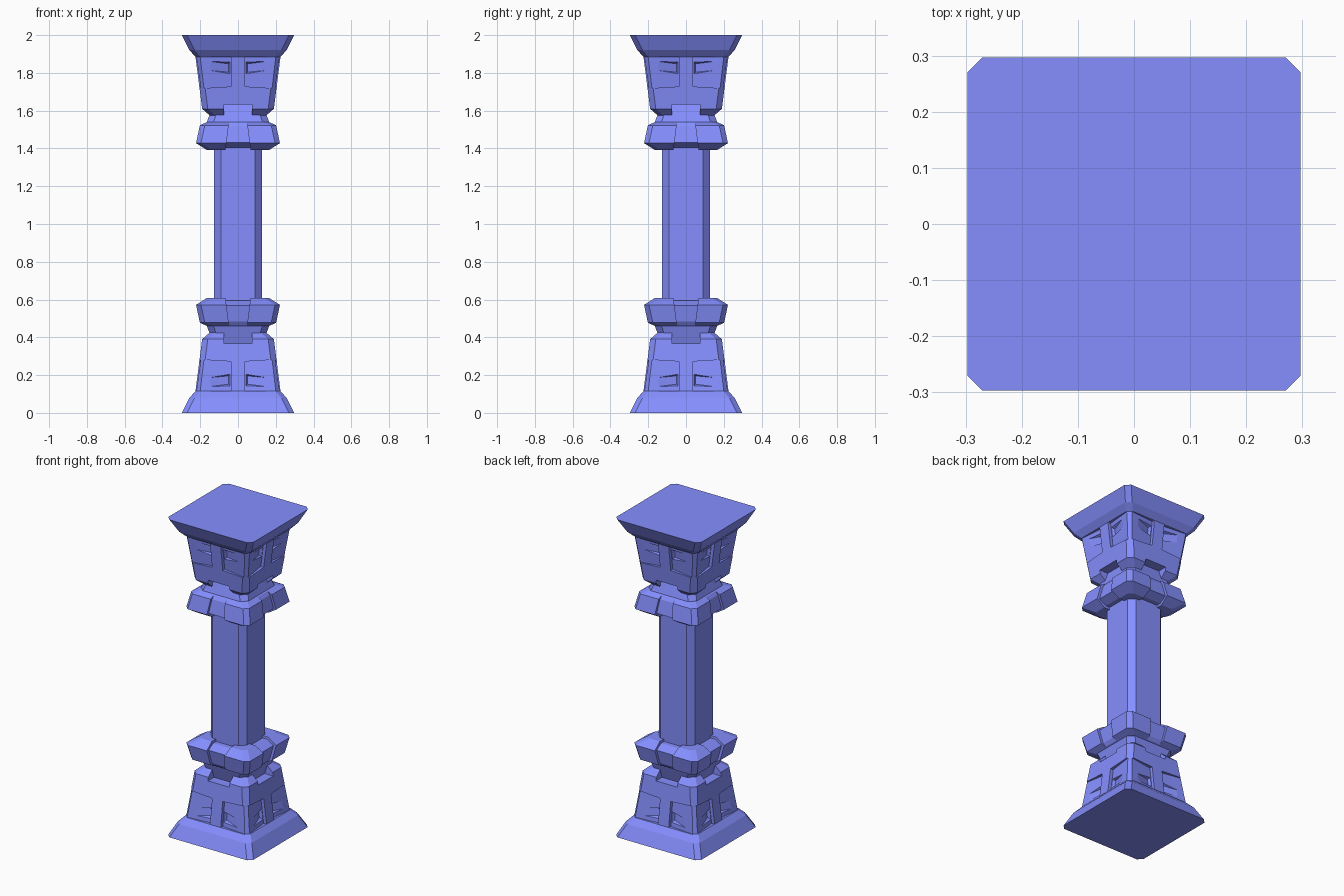
import bpy, bmesh
from mathutils import Matrix, Vector
from math import pi

if "Cube" in bpy.data.objects:
    bpy.data.objects.remove(bpy.data.objects["Cube"])

blue = bpy.data.materials.new("blue_stone")
blue.diffuse_color = (0.235, 0.275, 1.0, 1)
blue.use_nodes = True
blue.node_tree.nodes["Principled BSDF"].inputs["Base Color"].default_value = blue.diffuse_color


def make_object(name, bm):
    bmesh.ops.recalc_face_normals(bm, faces=bm.faces[:])
    mesh = bpy.data.meshes.new(name)
    bm.to_mesh(mesh)
    bm.free()
    mesh.materials.append(blue)
    ob = bpy.data.objects.new(name, mesh)
    bpy.context.collection.objects.link(ob)
    return ob


def loft(name, profile, chamfer):
    """Square column with chamfered corners, from (half width, z) pairs."""
    bm = bmesh.new()
    rings = []
    for h, z in profile:
        c = h - chamfer
        pts = [(c, -h), (h, -c), (h, c), (c, h), (-c, h), (-h, c), (-h, -c), (-c, -h)]
        rings.append([bm.verts.new((x, y, z)) for x, y in pts])
    for a, b in zip(rings, rings[1:]):
        for i in range(8):
            j = (i + 1) % 8
            bm.faces.new((a[i], a[j], b[j], b[i]))
    bm.faces.new(rings[0][::-1])
    bm.faces.new(rings[-1])
    return make_object(name, bm)


def around(bm):
    """Repeat the geometry on all four sides."""
    geom = bm.verts[:] + bm.edges[:] + bm.faces[:]
    for k in range(1, 4):
        new = bmesh.ops.duplicate(bm, geom=geom)["geom"]
        verts = [g for g in new if isinstance(g, bmesh.types.BMVert)]
        bmesh.ops.rotate(bm, verts=verts, cent=(0, 0, 0), matrix=Matrix.Rotation(k * pi / 2, 3, 'Z'))


def side_prisms(name, poly, width):
    """Side profile (distance, z) spread to +-width(z), on all four sides."""
    bm = bmesh.new()
    l = [bm.verts.new((-width(z), -d, z)) for d, z in poly]
    r = [bm.verts.new((width(z), -d, z)) for d, z in poly]
    bm.faces.new(l)
    bm.faces.new(r[::-1])
    for i in range(len(poly)):
        j = (i + 1) % len(poly)
        bm.faces.new((l[i], r[i], r[j], l[j]))
    around(bm)
    return make_object(name, bm)


def face_half(z):
    return 0.225 - (z - 0.116) * 0.128


def face_cutter(name, corners, floor=()):
    """Convex pocket from (x, z, depth) points, mirrored in x, on all sides."""
    bm = bmesh.new()
    for s in (-1, 1):
        pts = [(s * x, -face_half(z) - 0.03, z) for x, z, depth in corners]
        pts += [(s * x, depth - face_half(z), z) for x, z, depth in (*corners, *floor)]
        bmesh.ops.convex_hull(bm, input=[bm.verts.new(p) for p in pts])
    around(bm)
    return make_object(name, bm)


def cut(ob, cutter):
    mod = ob.modifiers.new("cut", 'BOOLEAN')
    mod.operation = 'DIFFERENCE'
    mod.solver = 'EXACT'
    mod.object = cutter
    dg = bpy.context.evaluated_depsgraph_get()
    mesh = bpy.data.meshes.new_from_object(ob.evaluated_get(dg))
    ob.modifiers.clear()
    ob.data = mesh
    bpy.data.objects.remove(cutter)


parts = []

# Plinth
parts.append(loft("plinth", [(0.297, 0), (0.257, 0.08), (0.224, 0.116)], 0.027))

# Block: slanted panels (shallow at the corner, deep at the centre), pits, notches
block = loft("block", [(face_half(0.116), 0.116), (face_half(0.39), 0.39), (0.148, 0.427)], 0.03)
cut(block, face_cutter("panel_cutter", [
    (0.198, 0.10, 0.005), (0.037, 0.10, 0.02), (0.037, 0.272, 0.02), (0.198, 0.282, 0.005)]))
cut(block, face_cutter("pit_cutter", [
    (0.16, 0.138, 0.006), (0.041, 0.142, 0.019), (0.041, 0.205, 0.019), (0.16, 0.186, 0.006)],
    [(0.05, 0.152, 0.036), (0.05, 0.196, 0.036)]))
cut(block, side_prisms("notch_cutter", [(0.125, 0.368), (0.3, 0.368), (0.3, 0.45), (0.125, 0.45)],
                       lambda z: 0.074))
parts.append(block)

# Flared neck
parts.append(loft("neck", [(0.13, 0.36), (0.165, 0.462)], 0.035))

# Collar with a recessed keystone in each side
collar = loft("collar", [(0.165, 0.46), (0.202, 0.478), (0.222, 0.572), (0.165, 0.608)], 0.026)
cut(collar, side_prisms("collar_cutter", [
    (0.155, 0.44), (0.187, 0.484), (0.205, 0.569), (0.155, 0.594), (0.12, 0.594),
    (0.12, 0.63), (0.3, 0.63), (0.3, 0.44)], lambda z: 0.047 + (z - 0.46) * 0.13))
parts.append(collar)

# Shaft
loft("shaft", [(0.126, 0.59), (0.126, 1.41)], 0.035)

# Mirror the base to form the capital
for ob in parts:
    mesh = ob.data.copy()
    mesh.transform(Matrix.Translation((0, 0, 2)) @ Matrix.Scale(-1, 4, Vector((0, 0, 1))))
    mesh.flip_normals()
    top = bpy.data.objects.new("capital_" + ob.name, mesh)
    bpy.context.collection.objects.link(top)
    ob.name = "base_" + ob.name
